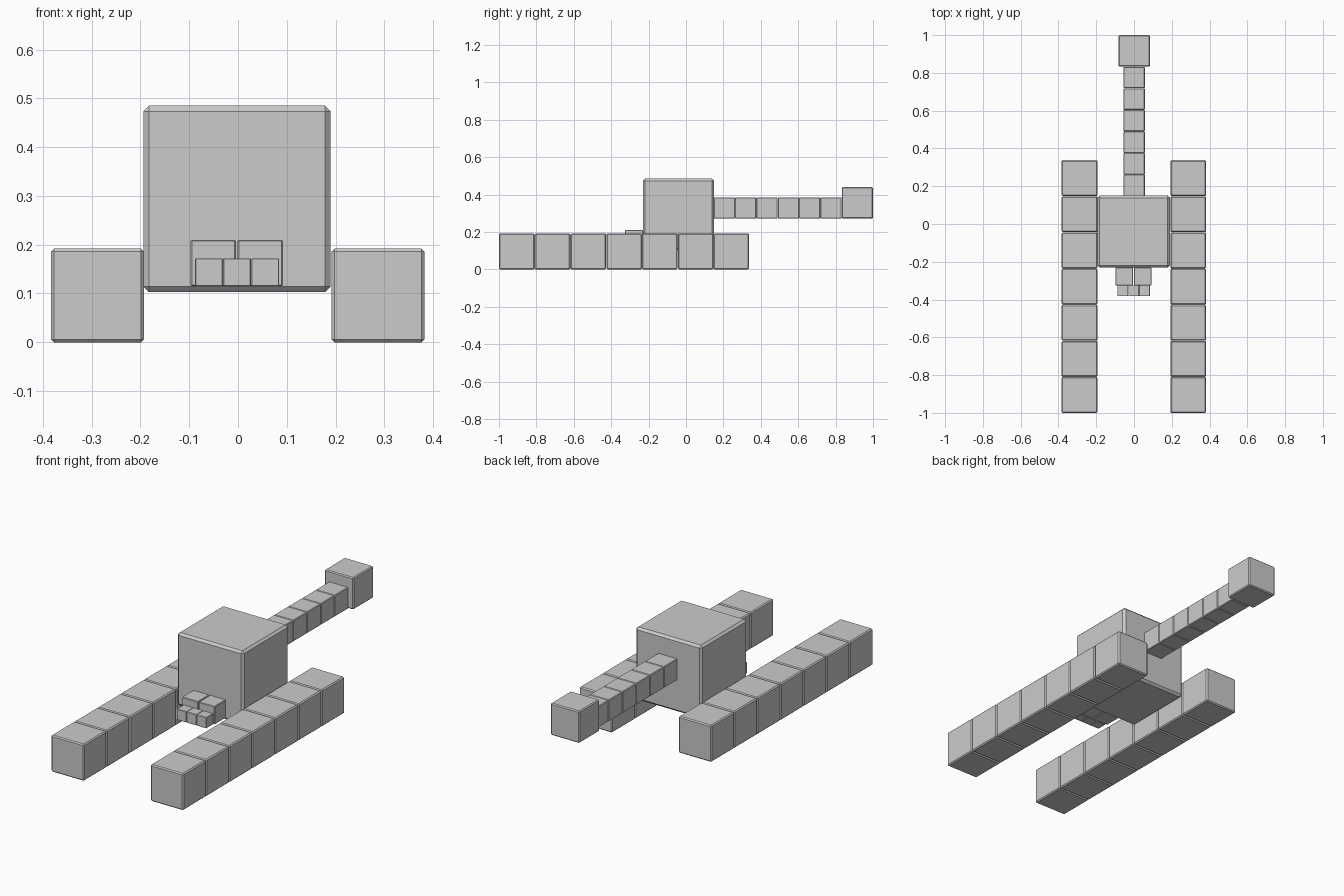
import bpy, bmesh
from mathutils import Vector

if "Cube" in bpy.data.objects:
    bpy.data.objects.remove(bpy.data.objects["Cube"])


def block(name, lo, hi):
    """Cube spanning lo..hi with a small chamfer proportional to its size."""
    lo, hi = Vector(lo), Vector(hi)
    size, mid = hi - lo, (lo + hi) / 2
    bm = bmesh.new()
    bmesh.ops.create_cube(bm, size=1)
    for v in bm.verts:
        v.co = Vector(a * b for a, b in zip(v.co, size))
    bmesh.ops.bevel(bm, geom=bm.edges[:], offset=0.03 * min(size),
                    segments=1, affect='EDGES')
    mesh = bpy.data.meshes.new(name)
    bm.to_mesh(mesh)
    bm.free()
    obj = bpy.data.objects.new(name, mesh)
    obj.location = mid
    bpy.context.collection.objects.link(obj)
    return obj


# main body
block("body", (-0.194, -0.23, 0.103), (0.19, 0.15, 0.485))

# two side rails of seven cubes each
for side, x0 in (("left", -0.383), ("right", 0.192)):
    for i in range(7):
        y = -1 + i * 0.1913
        block(f"{side}_rail_{i + 1}", (x0, y, 0), (x0 + 0.19, y + 0.19, 0.192))

# tail of six cubes ending in a larger one
for i in range(6):
    y = 0.148 + i * 0.1142
    block(f"tail_segment_{i + 1}", (-0.055, y, 0.272), (0.057, y + 0.1135, 0.384))
block("tail_end", (-0.082, 0.833, 0.272), (0.085, 1.0, 0.439))

# front jaw: two cubes, then three smaller ones
for i in range(2):
    x = -0.097 + i * 0.096
    block(f"jaw_{i + 1}", (x, -0.325, 0.115), (x + 0.093, -0.23, 0.21))
for i in range(3):
    x = -0.088 + i * 0.0577
    block(f"jaw_tip_{i + 1}", (x, -0.382, 0.115), (x + 0.057, -0.325, 0.172))
